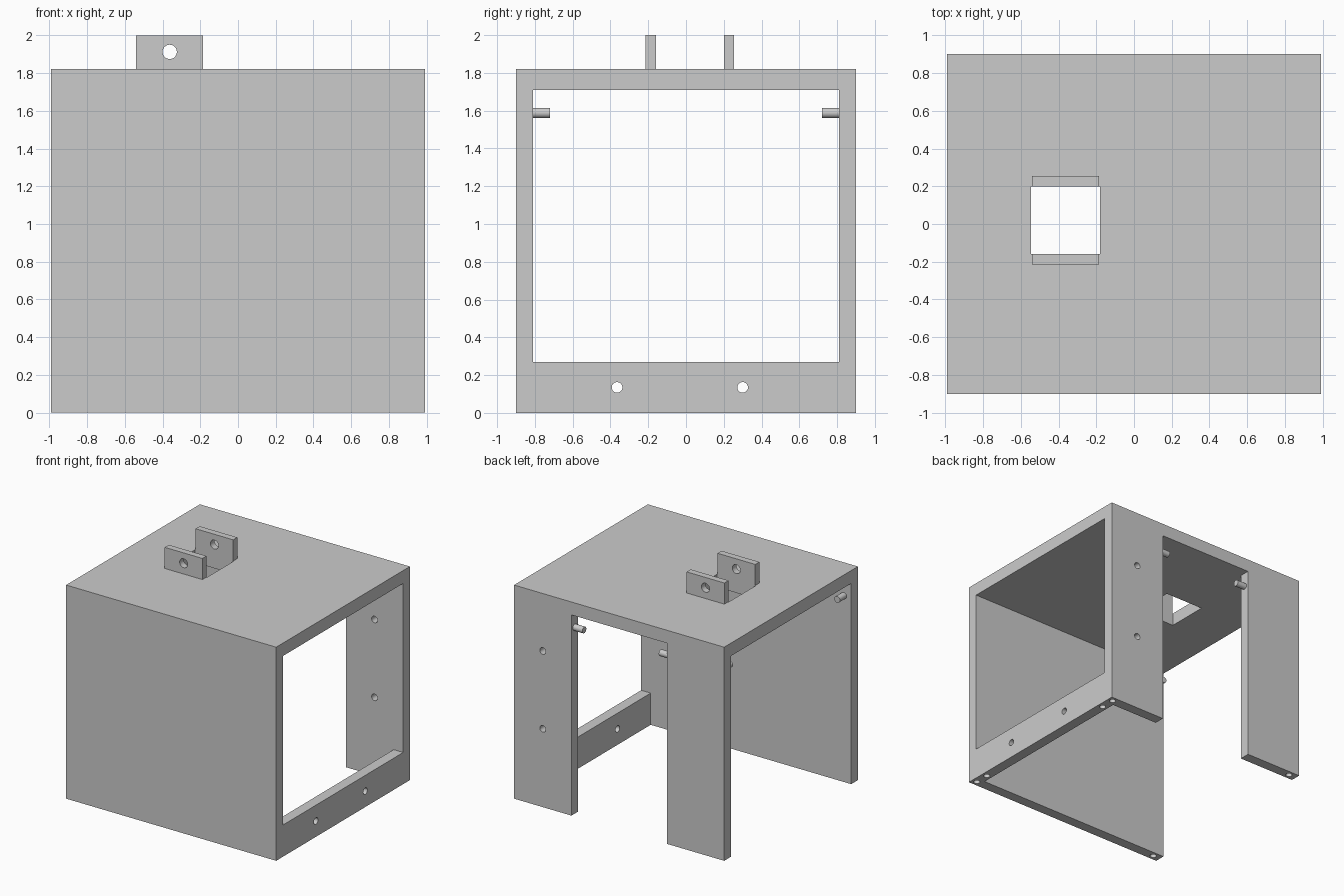
import bpy
import math

cube = bpy.data.objects.get("Cube")
if cube:
    bpy.data.objects.remove(cube, do_unlink=True)

grey = bpy.data.materials.new("plain grey")
grey.use_nodes = True
COLOUR = (0.6, 0.6, 0.6, 1)
grey.diffuse_color = COLOUR
grey.node_tree.nodes["Principled BSDF"].inputs["Base Color"].default_value = COLOUR


def box(name, x, y, z):
    """Box from (min, max) ranges along each axis."""
    centre = [(r[0] + r[1]) / 2 for r in (x, y, z)]
    bpy.ops.mesh.primitive_cube_add(size=1, location=centre)
    ob = bpy.context.object
    ob.name = name
    ob.scale = [r[1] - r[0] for r in (x, y, z)]
    bpy.ops.object.transform_apply(location=True, rotation=False, scale=True)
    ob.data.materials.append(grey)
    return ob


def rod(name, centre, axis, radius, length):
    """Cylinder centred at a point, along axis 'x', 'y' or 'z'."""
    turn = {"x": (0, math.pi / 2, 0), "y": (math.pi / 2, 0, 0), "z": (0, 0, 0)}[axis]
    bpy.ops.mesh.primitive_cylinder_add(vertices=32, radius=radius, depth=length,
                                        location=centre, rotation=turn)
    ob = bpy.context.object
    ob.name = name
    bpy.ops.object.transform_apply(location=True, rotation=True, scale=True)
    ob.data.materials.append(grey)
    return ob


def cut(target, cutters):
    """Subtract the cutters, then delete them."""
    for c in cutters:
        c.hide_render = True
        mod = target.modifiers.new("cut", "BOOLEAN")
        mod.operation = "DIFFERENCE"
        mod.solver = "EXACT"
        mod.object = c
    smooth(target, apply_mods=True)
    for c in cutters:
        bpy.data.objects.remove(c, do_unlink=True)


def smooth(ob, apply_mods=False):
    bpy.ops.object.select_all(action="DESELECT")
    ob.select_set(True)
    bpy.context.view_layer.objects.active = ob
    if apply_mods:
        for mod in list(ob.modifiers):
            bpy.ops.object.modifier_apply(modifier=mod.name)
    bpy.ops.object.shade_smooth_by_angle(angle=math.radians(30))


W, D, H = 0.99, 0.90, 1.82      # half width, half depth, height of the housing
IN_Y, IN_Z = 0.81, 1.71         # inner wall faces and underside of the top
MID_Y = (D + IN_Y) / 2          # centre line of the walls
BAR_X = 0.945                   # centre line of the lower side bar
PEG_X, PEG_Z, PEG_R = -0.92, 1.588, 0.027
LEG_X = 0.45                    # inner edges of the back legs

# Housing: hollow block open at the bottom and one side
housing = box("housing", (-W, W), (-D, D), (0, H))
cutters = [
    box("hollow", (-1.2, 0.9), (-IN_Y, IN_Y), (-0.2, IN_Z)),
    box("side_opening", (0.5, 1.2), (-IN_Y, IN_Y), (0.27, IN_Z)),
    box("back_opening", (-LEG_X, LEG_X), (0.5, 1.2), (-0.2, IN_Z)),
    box("top_opening", (-0.545, -0.18), (-0.16, 0.20), (1.5, 2.1)),
]
# Screw holes through the side bar and the back leg
for y in (-0.365, 0.30):
    cutters.append(rod("bar_hole", (BAR_X, y, 0.135), "x", 0.028, 0.3))
for z in (0.667, 1.33):
    cutters.append(rod("leg_hole", (0.72, MID_Y, z), "y", 0.028, 0.3))
# Blind sockets in the bottom edges
for s in (-1, 1):
    for x, y in ((BAR_X, MID_Y), (BAR_X, 0.73), (PEG_X, MID_Y)):
        cutters.append(rod("socket", (x, s * y, 0), "z", 0.026, 0.2))
cut(housing, cutters)

# Bracket tabs beside the top opening
for name, y0 in (("front_tab", -0.215), ("back_tab", 0.20)):
    tab = box(name, (-0.54, -0.185), (y0, y0 + 0.055), (H, 2.0))
    cut(tab, [rod("tab_hole", (-0.362, y0, 1.912), "y", 0.038, 0.3)])

# Locating pegs on the walls and on the leg edges
for s, side in ((-1, "front"), (1, "back")):
    smooth(rod(side + "_wall_peg", (PEG_X, s * (IN_Y - 0.045), PEG_Z), "y", PEG_R, 0.09))
for s, side in ((-1, "right"), (1, "left")):
    smooth(rod(side + "_leg_peg", (s * (LEG_X - 0.045), MID_Y, PEG_Z), "x", PEG_R, 0.09))
